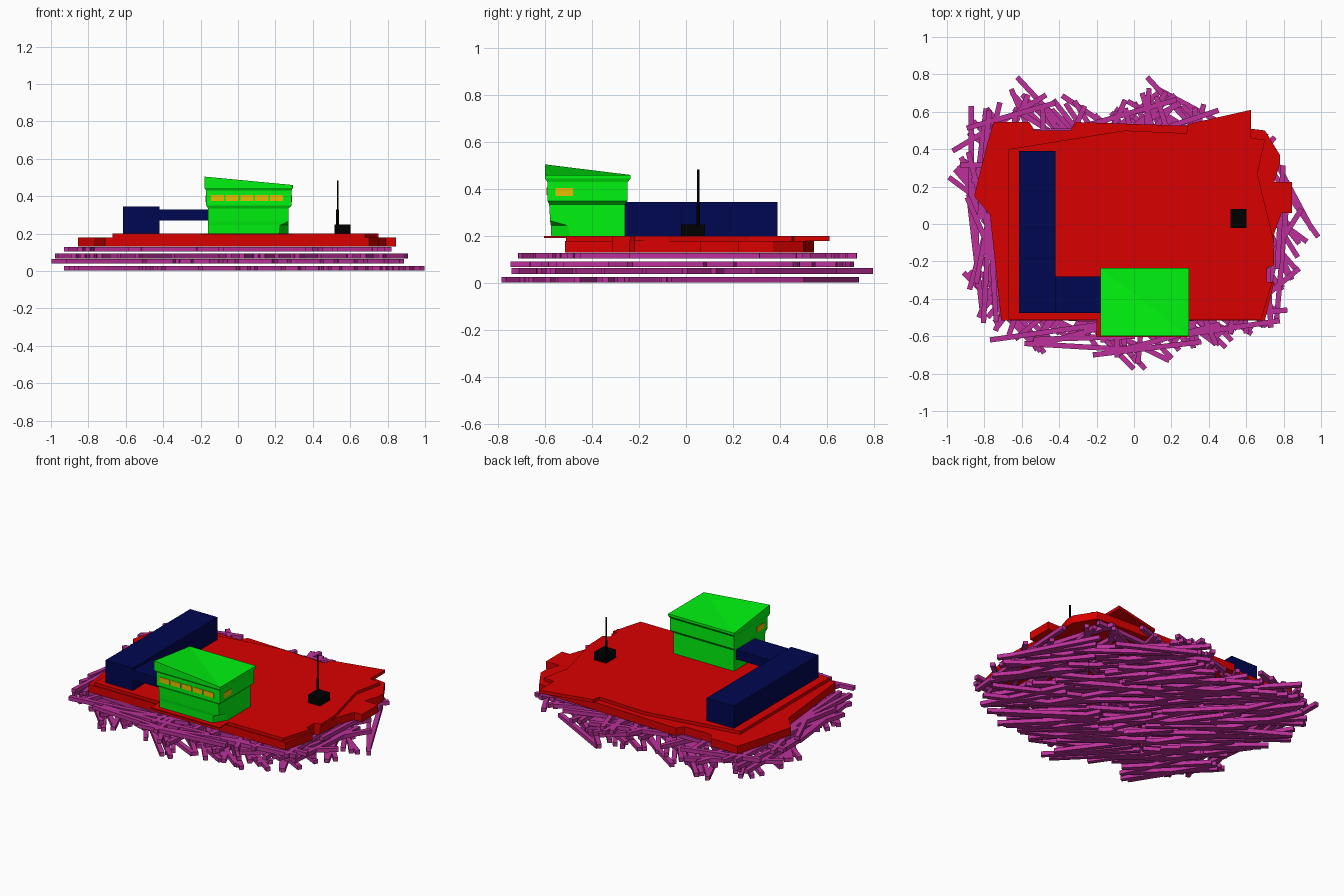
import bpy, bmesh, math, random
from mathutils import Vector, Matrix

if "Cube" in bpy.data.objects:
    bpy.data.objects.remove(bpy.data.objects["Cube"])

random.seed(7)


def material(name, rgb):
    m = bpy.data.materials.new(name)
    m.diffuse_color = (*rgb, 1)
    m.use_nodes = True
    m.node_tree.nodes["Principled BSDF"].inputs["Base Color"].default_value = m.diffuse_color
    return m


RED = material("deck red", (0.70, 0.0, 0.0))
PURPLE = material("log purple", (0.50, 0.03, 0.32))
GREEN = material("cabin green", (0.0, 0.90, 0.005))
NAVY = material("block navy", (0.0, 0.002, 0.08))
YELLOW = material("window yellow", (0.80, 0.52, 0.0))
BLACK = material("mast black", (0.0, 0.0, 0.0))


def finish(bm, name, mat):
    bmesh.ops.recalc_face_normals(bm, faces=bm.faces)
    me = bpy.data.meshes.new(name)
    bm.to_mesh(me)
    bm.free()
    me.materials.append(mat)
    ob = bpy.data.objects.new(name, me)
    bpy.context.collection.objects.link(ob)
    return ob


def boxes(name, mat, *spans):
    bm = bmesh.new()
    for lo, hi in spans:
        lo, hi = Vector(lo), Vector(hi)
        m = Matrix.Translation((lo + hi) / 2) @ Matrix.Diagonal((*(hi - lo), 1))
        bmesh.ops.create_cube(bm, size=1, matrix=m)
    return finish(bm, name, mat)


def slab(name, outline, z0, z1, mat):
    bm = bmesh.new()
    face = bm.faces.new([bm.verts.new((x, y, z0)) for x, y in outline])
    top = bmesh.ops.extrude_face_region(bm, geom=[face])["geom"]
    for v in top:
        if isinstance(v, bmesh.types.BMVert):
            v.co.z = z1
    bm.faces.new([v for v in reversed(face.verts)]) if not face.is_valid else None
    return finish(bm, name, mat)


def loft(name, rings, mat):
    """Skin a stack of rings with equal point counts."""
    bm = bmesh.new()
    rows = [[bm.verts.new(p) for p in ring] for ring in rings]
    n = len(rows[0])
    for a, b in zip(rows, rows[1:]):
        for i in range(n):
            j = (i + 1) % n
            bm.faces.new((a[i], a[j], b[j], b[i]))
    bm.faces.new(rows[0])
    bm.faces.new(rows[-1])
    return finish(bm, name, mat)


# Log pile: four crossed layers kept within an irregular outline
rim = [Vector(p) for p in (
    (-.98, .27), (-.94, .41), (-.86, .63), (-.63, .74), (-.5, .65), (-.40, .70),
    (-.15, .62), (.08, .75), (.24, .70), (.46, .62), (.66, .54), (.80, .46),
    (.88, .30), (.97, -.04), (.88, -.30), (.81, -.52), (.50, -.66), (.05, -.78),
    (-.2, -.68), (-.32, -.61), (-.5, -.70), (-.76, -.60), (-.84, -.5),
    (-.91, -.27), (-.80, -.12), (-.82, 0))]


def inside(p):
    hit = False
    for a, b in zip(rim, rim[1:] + rim[:1]):
        if (a.y > p.y) != (b.y > p.y):
            if p.x < a.x + (p.y - a.y) / (b.y - a.y) * (b.x - a.x):
                hit = not hit
    return hit


def log_layer(name, z, angles, spread, count, fixed):
    bm = bmesh.new()
    logs = [(Vector(a), Vector(b)) for a, b in fixed]
    while len(logs) < count:
        ang = math.radians(random.choice(angles) + random.uniform(-spread, spread))
        d = Vector((math.cos(ang), math.sin(ang))) * random.uniform(.48, .6)
        if len(logs) % 5 in (0, 2):
            i = random.randrange(len(rim))
            a = rim[i - 1].lerp(rim[i], random.random()) * random.uniform(.92, .99)
            d *= random.choice((-1, 1))
        else:
            a = Vector((random.uniform(-1, 1), random.uniform(-.8, .8)))
        if inside(a) and inside(a + d):
            logs.append((a, a + d))
    for a, b in logs:
        c, d = (a + b) / 2, b - a
        m = (Matrix.Translation((c.x, c.y, z + .0125))
             @ Matrix.Rotation(math.atan2(d.y, d.x), 4, 'Z')
             @ Matrix.Diagonal((d.length, .028, .025, 1)))
        bmesh.ops.create_cube(bm, size=1, matrix=m)
    return finish(bm, name, PURPLE)


log_layer("logs_bottom", 0.002, (133,), 20, 80,
          [((.985, -.07), (.64, .42)), ((.06, -.775), (-.35, -.36)),
           ((-.86, .55), (-.45, .15)), ((0, -.775), (-.42, -.35)),
           ((.49, -.66), (.08, -.25)), ((-.48, -.69), (-.8, -.2))])
log_layer("logs_lower_middle", .039, (135,), 20, 72,
          [((-.99, .25), (-.52, -.10)), ((-.625, .785), (-.22, .35)),
           ((.07, .785), (.47, .35)), ((-.91, -.26), (-.5, -.68))])
log_layer("logs_upper_middle", .068, (80, 45), 20, 68,
          [((-.87, .05), (-.87, .63)), ((-.97, .39), (-.47, .69)),
           ((-.83, -.5), (-.6, .03)), ((.22, .69), (-.24, .34))])
log_layer("logs_top", .104, (8, 98, 82), 16, 68,
          [((-.77, -.62), (-.2, -.54)), ((-.22, -.70), (.36, -.63)),
           ((.24, -.51), (.82, -.46))])

# Two-level deck with broken edges, and a thin footing under the cabin
slab("deck_lower", [
    (-.71, -.515), (-.77, .05), (-.855, .15), (-.79, .41), (-.75, .545), (-.56, .545),
    (-.53, .50), (-.34, .50), (-.31, .545), (.29, .525), (.62, .51), (.70, .50),
    (.78, .37), (.78, .32), (.75, .225), (.845, .225), (.845, .06), (.79, .06),
    (.75, -.05), (.74, -.22), (.71, -.24), (.71, -.31), (.75, -.31), (.70, -.515)],
    .13, .18, RED)
slab("deck_upper", [
    (-.67, -.51), (.68, -.51), (.74, -.31), (.71, -.31), (.71, -.235), (.75, -.22),
    (.745, -.08), (.66, .27), (.70, .45), (.625, .46), (.625, .61), (.29, .535),
    (.28, .485), (-.05, .50), (-.67, .40)], .18, .20, RED)
boxes("cabin_footing", RED, ((-.20, -.605, .193), (.29, -.50, .2005)))

# Navy hall with raised bridge to the cabin
boxes("hall", NAVY, ((-.615, -.475, .19), (-.42, .39, .345)))
boxes("bridge", NAVY, ((-.43, -.475, .27), (-.14, -.28, .33)))


# Cabin: stacked rings for body and flared upper storey
def ring(x0, x1, y0, y1, z, cut=.001):
    return [(x0, y0, z), (x1 - cut, y0, z), (x1, y0 + cut * 1.6, z), (x1, y1, z), (x0, y1, z)]


loft("cabin_body", [ring(-.16, .27, -.573, -.26, .20, .05),
                    ring(-.16, .27, -.575, -.26, .245, .045),
                    ring(-.16, .27, -.578, -.26, .265),
                    ring(-.16, .27, -.582, -.26, .335),
                    ring(-.17, .287, -.59, -.248, .35),
                    ring(-.17, .287, -.59, -.248, .43),
                    ring(-.18, .293, -.60, -.235, .445),
                    ring(-.18, .293, -.60, -.235, .46)], GREEN)

# Roof: one raised corner sloping to the opposite edges
bm = bmesh.new()
corners = [(-.18, -.60, .46), (.293, -.60, .46), (.293, -.235, .46), (-.18, -.235, .46)]
pts = [bm.verts.new(p) for p in corners + [(-.18, -.60, .505)]]
for f in ((0, 1, 4), (3, 0, 4), (1, 3, 4), (1, 2, 3), (0, 3, 2, 1)):
    bm.faces.new([pts[i] for i in f])
finish(bm, "cabin_roof", GREEN)

# Windows: a front row and one on each side
front = [((-.145 + i * .079, -.593, .374), (-.075 + i * .079, -.585, .406)) for i in range(5)]
boxes("front_windows", YELLOW, *front)
boxes("side_windows", YELLOW, ((.28, -.555, .37), (.29, -.48, .405)),
      ((-.173, -.555, .37), (-.165, -.48, .405)))

# Mast on a small black base
boxes("mast_base", BLACK, ((.515, -.022, .20), (.602, .08, .25)))
for name, r, z0, z1 in (("mast_lower", .008, .25, .33), ("mast_tip", .005, .33, .483)):
    bm = bmesh.new()
    bmesh.ops.create_cone(bm, cap_ends=True, segments=8, radius1=r, radius2=r, depth=z1 - z0,
                          matrix=Matrix.Translation((.533, .052, (z0 + z1) / 2)))
    finish(bm, name, BLACK)
